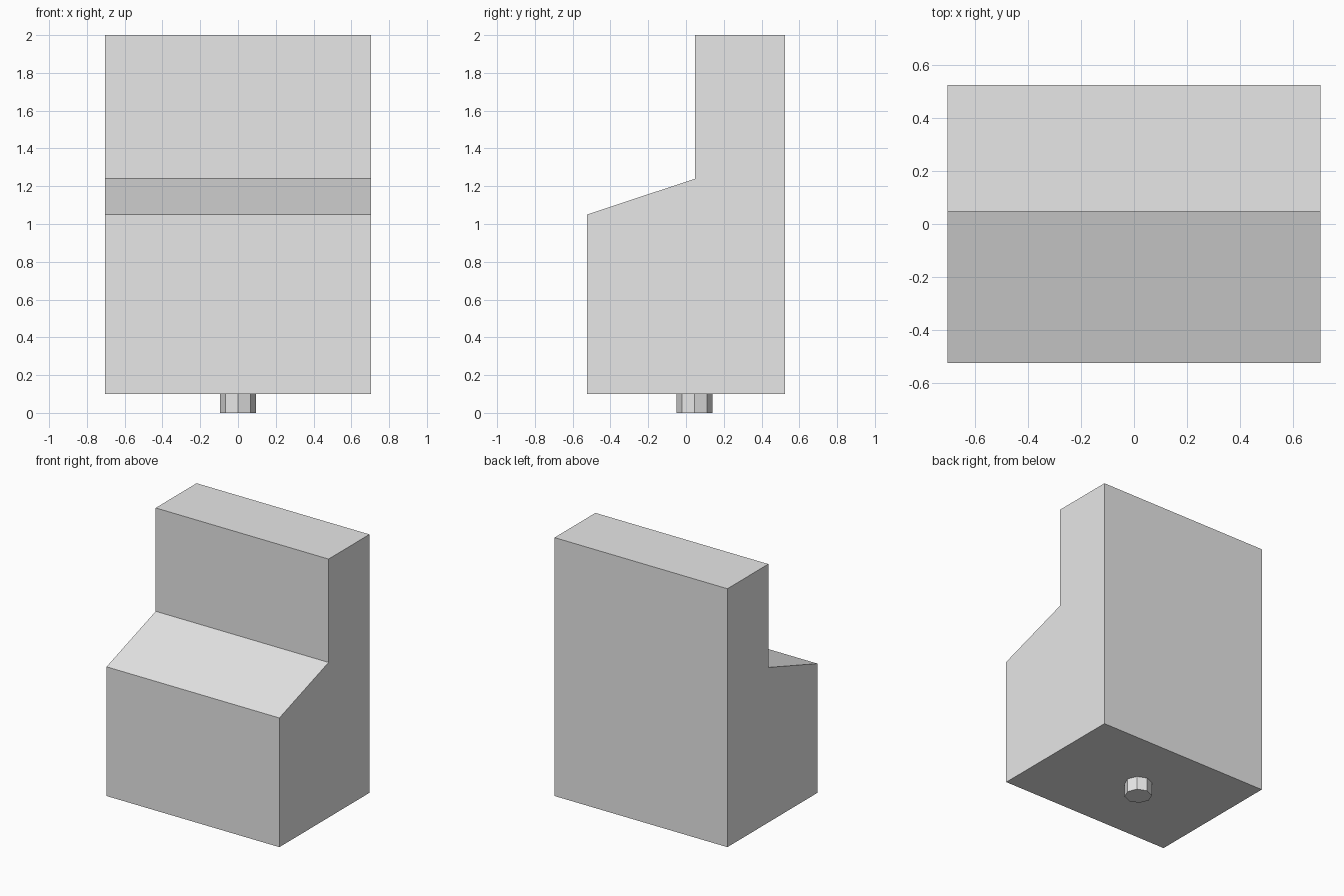
import bpy, bmesh, math

if "Cube" in bpy.data.objects:
    bpy.data.objects.remove(bpy.data.objects["Cube"])

grey = bpy.data.materials.new("plain_grey")
grey.diffuse_color = (0.8, 0.8, 0.8, 1)
grey.use_nodes = True
grey.node_tree.nodes["Principled BSDF"].inputs["Base Color"].default_value = grey.diffuse_color


def finish(name, bm):
    bmesh.ops.recalc_face_normals(bm, faces=bm.faces)
    mesh = bpy.data.meshes.new(name)
    bm.to_mesh(mesh)
    bm.free()
    mesh.materials.append(grey)
    obj = bpy.data.objects.new(name, mesh)
    bpy.context.collection.objects.link(obj)
    return obj


def extrude_outline(name, points, offset):
    """Turn a closed outline into a solid by sweeping it along offset."""
    bm = bmesh.new()
    face = bm.faces.new([bm.verts.new(p) for p in points])
    swept = bmesh.ops.extrude_face_region(bm, geom=[face], use_keep_orig=True)
    verts = [v for v in swept["geom"] if isinstance(v, bmesh.types.BMVert)]
    bmesh.ops.translate(bm, verts=verts, vec=offset)
    return finish(name, bm)


# Stepped body: side profile (y, z) swept across the width
half_width = 0.703
profile = [(-0.523, 0.1), (0.523, 0.1), (0.523, 2.0),
           (0.048, 2.0), (0.048, 1.24), (-0.523, 1.05)]
extrude_outline("stepped_body", [(-half_width, y, z) for y, z in profile],
                (2 * half_width, 0, 0))

# Eight-sided peg under the body, corners on the axes
radius, peg_y = 0.094, 0.045
ring = [(radius * math.cos(i * math.pi / 4),
         peg_y + radius * math.sin(i * math.pi / 4), 0) for i in range(8)]
extrude_outline("bottom_peg", ring, (0, 0, 0.1))
